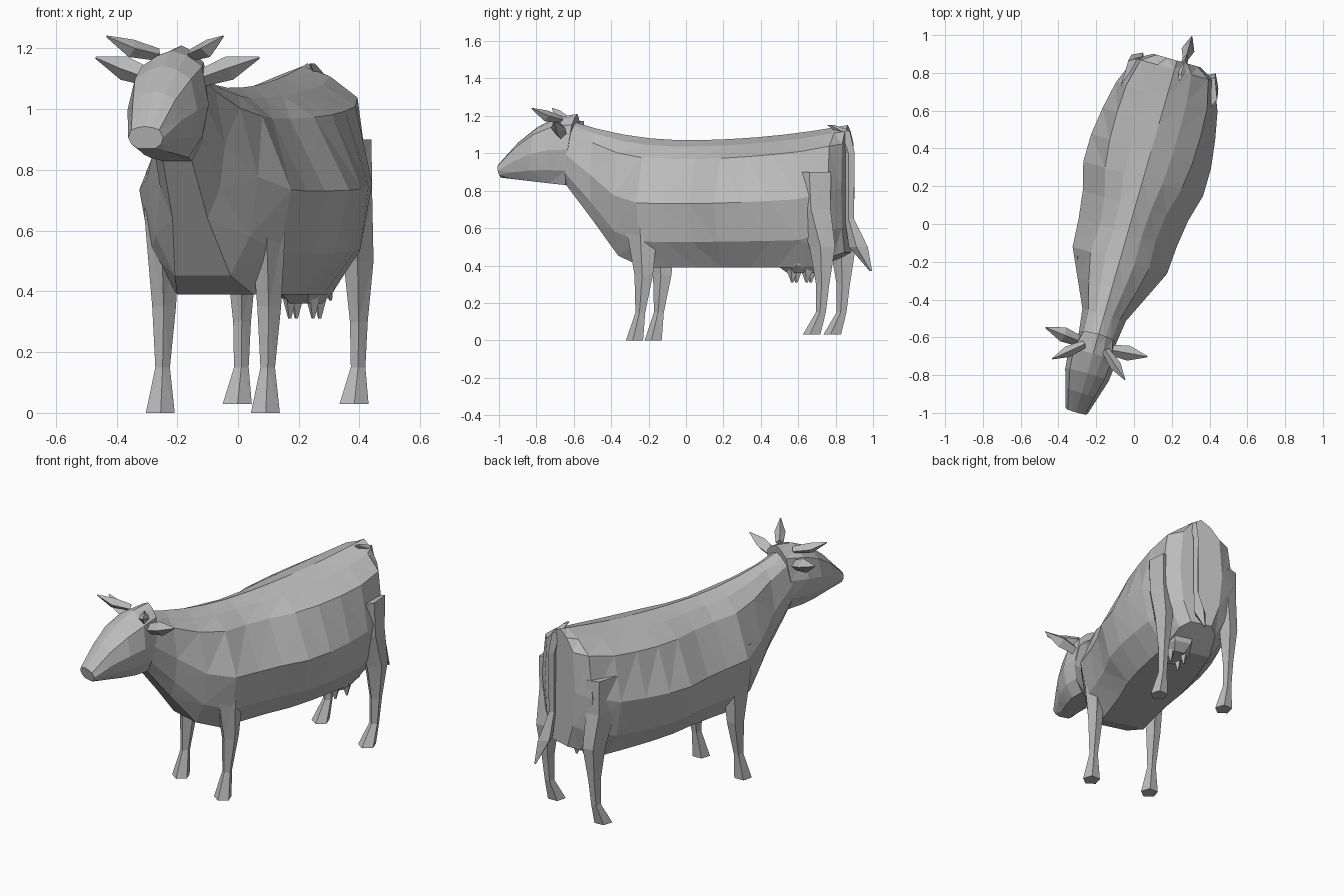
import bpy, bmesh, math
from mathutils import Matrix, Vector

if "Cube" in bpy.data.objects:
    bpy.data.objects.remove(bpy.data.objects["Cube"])

hide_grey = bpy.data.materials.new("hide_grey")
hide_grey.use_nodes = True
shade = (0.5, 0.5, 0.5, 1)
hide_grey.diffuse_color = shade
hide_grey.node_tree.nodes["Principled BSDF"].inputs["Base Color"].default_value = shade

# Parts are laid out along a straight spine, which stands turned in the frame
stance = Matrix.Translation((-0.02, 0, 0)) @ Matrix.Rotation(math.radians(-16), 4, "Z")
both_sides = (("left", 1), ("right", -1))


def loft(name, rings):
    """Skin a row of equal rings, closed at both ends, with flat facets."""
    bm = bmesh.new()
    rows = [[bm.verts.new(stance @ Vector(point)) for point in ring] for ring in rings]
    for row, following in zip(rows, rows[1:]):
        for i in range(len(row)):
            bm.faces.new((row[i - 1], row[i], following[i], following[i - 1]))
    bm.faces.new(rows[0])
    bm.faces.new(rows[-1])
    bmesh.ops.triangulate(bm, faces=bm.faces)
    bmesh.ops.recalc_face_normals(bm, faces=bm.faces)
    mesh = bpy.data.meshes.new(name)
    bm.to_mesh(mesh)
    bm.free()
    mesh.materials.append(hide_grey)
    bpy.context.collection.objects.link(bpy.data.objects.new(name, mesh))


def trunk_ring(along, width, top, bottom, shoulder, lean=0):
    """Upright mirrored cross-section; lean carries the top backward."""
    half = [(shoulder / 2, 0.95), (shoulder, 0.85), (1, 0.5), (0.85, 0.2), (0.5, 0)]
    outline = [(0, 1)] + half + [(-across, up) for across, up in reversed(half)]
    return [(across * width, along + lean * (up - 0.5), bottom + up * (top - bottom))
            for across, up in outline]


def limb(name, across, path, widths, sides=5):
    """Tube of level rings through (along, height) points, deeper higher up."""
    rings = []
    for (along, height), width in zip(path, widths):
        depth = width * (1 + height)
        angles = [math.tau * i / sides for i in range(sides)]
        rings.append([(across + width * math.cos(a), along + depth * math.sin(a), height)
                      for a in angles])
    loft(name, rings)


def spike(name, base, tip, thickness, sag):
    """Bent diamond spike that is thickest in the middle."""
    base, tip = Vector(base), Vector(tip)
    across = (tip - base).cross(Vector((0, 0, 1))).normalized()
    up = across.cross(tip - base).normalized()
    middle = (base + tip) / 2 - up * sag
    rings = []
    for centre, scale in ((base, 0.7), (middle, 1), (tip, 0.1)):
        reach = thickness * scale
        rings.append([centre + across * reach, centre + up * reach,
                      centre - across * reach, centre - up * reach])
    loft(name, rings)


def body_ring(along, width):
    """Back line dips behind the neck; underline climbs at chest and rump."""
    top = 1.07 + along * along * (0.1 if along > 0 else 0.25)
    bottom = 0.39 + 1.25 * max(0, -0.3 - along) + 0.4 * max(0, along - 0.7)
    return trunk_ring(along, width, top, bottom, 0.55 + 0.35 * abs(along))


# Neck and trunk, evenly spaced from the poll to the rump
girths = (0.1, 0.12, 0.19, 0.26, 0.27, 0.29, 0.33, 0.33, 0.31, 0.28, 0.22)
rings = [body_ring(-0.65 + 0.15 * i, width) for i, width in enumerate(girths)]
loft("body", rings + [body_ring(0.9, 0.13)])

# Head, with the forehead sloping down to the muzzle
rings = []
for i, width in enumerate((0.1, 0.13, 0.12, 0.09, 0.06)):
    rings.append(trunk_ring(-0.63 - i / 10, width, 1.21 - i * i / 60, 0.83 + i / 100,
                            0.8, 0.05 - i / 60))
loft("head", rings)

# Horns, ears and legs in mirrored pairs
front_path = ((-0.2, 0.8), (-0.19, 0.65), (-0.18, 0.35), (-0.2, 0.15), (-0.23, 0))
hind_path = ((0.76, 0.9), (0.77, 0.7), (0.82, 0.5), (0.82, 0.3), (0.81, 0.15), (0.76, 0.03))
for side, sign in both_sides:
    spike(side + "_horn", (sign * 0.06, -0.68, 1.18), (sign * 0.2, -0.8, 1.24), 0.03, 0.01)
    spike(side + "_ear", (sign * 0.08, -0.67, 1.1), (sign * 0.28, -0.65, 1.17), 0.04, 0)
    limb("front_" + side + "_leg", sign * 0.18, front_path, (0.05, 0.06, 0.04, 0.025, 0.05))
    limb("hind_" + side + "_leg", sign * 0.2, hind_path,
         (0.06, 0.06, 0.05, 0.03, 0.025, 0.05))

# Udder with four teats
limb("udder", 0.06, ((0.66, 0.5), (0.66, 0.4), (0.66, 0.36)), (0.12, 0.1, 0.06), 6)
for side, sign in both_sides:
    for end, along in (("front", 0.62), ("rear", 0.7)):
        limb(end + "_" + side + "_teat", 0.06 + sign * 0.04,
             ((along, 0.4), (along, 0.31)), (0.03, 0.005), 4)

# Tail, widening into a tuft
tail_path = ((0.82, 1.15), (0.88, 1.12), (0.92, 1), (0.92, 0.65), (0.97, 0.5), (1.04, 0.37))
limb("tail", 0.04, tail_path, (0.01, 0.02, 0.015, 0.015, 0.035, 0.005), 4)
